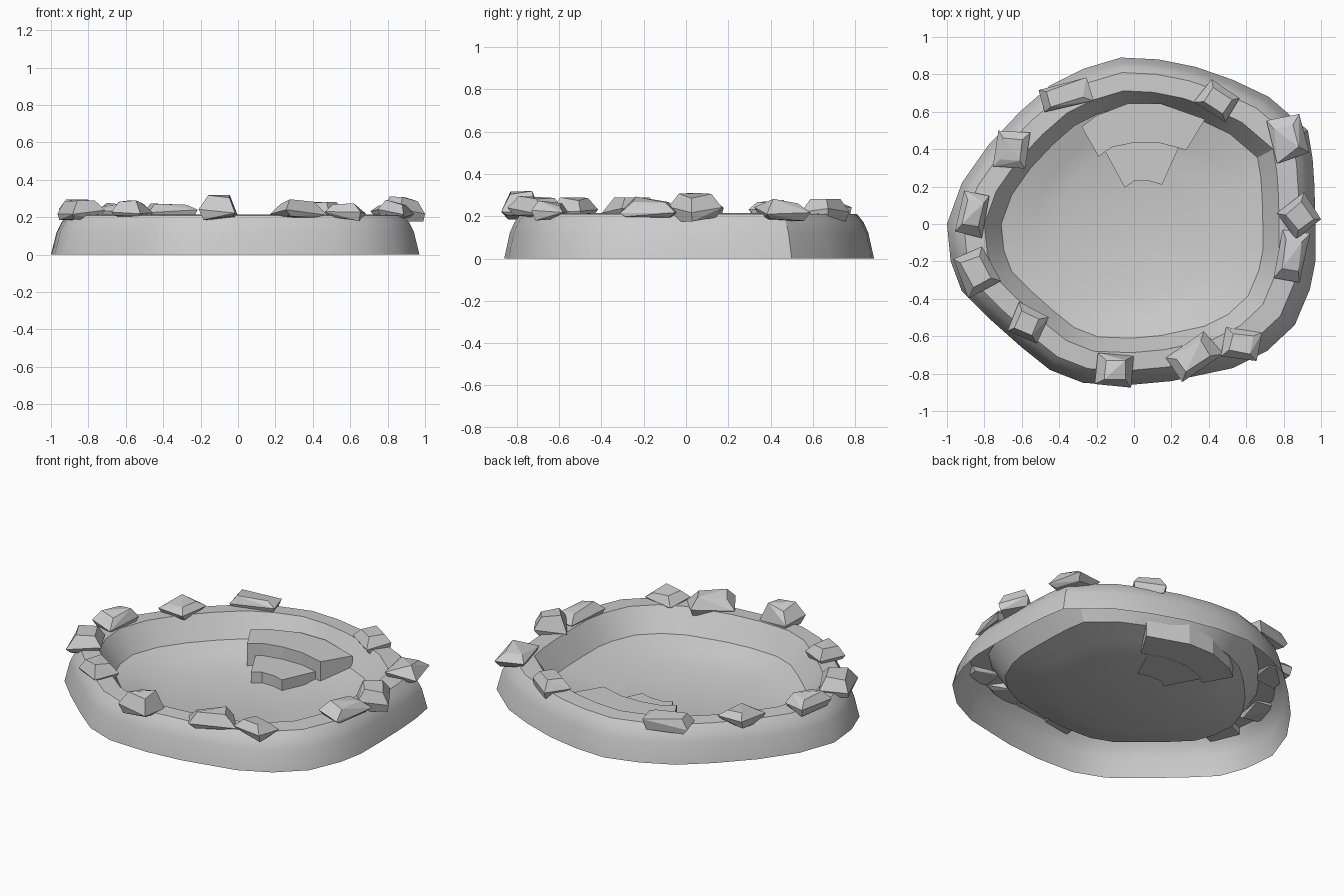
import bpy, bmesh, math, random
from mathutils import Vector, Matrix

if "Cube" in bpy.data.objects:
    bpy.data.objects.remove(bpy.data.objects["Cube"])

random.seed(4)


def finish(name, bm, smooth=False):
    bmesh.ops.recalc_face_normals(bm, faces=bm.faces)
    me = bpy.data.meshes.new(name)
    bm.to_mesh(me)
    bm.free()
    ob = bpy.data.objects.new(name, me)
    bpy.context.collection.objects.link(ob)
    if smooth:
        bpy.ops.object.select_all(action='DESELECT')
        ob.select_set(True)
        bpy.context.view_layer.objects.active = ob
        bpy.ops.object.shade_smooth_by_angle(angle=math.radians(28))
    return ob


# Pool basin: one irregular outline scaled through a ring profile, open underneath
outline = [(.97, 0), (.965, .2), (.955, .35), (.93, .5), (.72, .68), (.53, .77), (.33, .84), (.13, .88),
           (-.07, .89), (-.27, .83), (-.45, .74), (-.61, .6), (-.78, .42), (-.92, .22),
           (-1, 0), (-.98, -.2), (-.92, -.36), (-.78, -.5), (-.6, -.66), (-.45, -.78),
           (-.27, -.85), (-.02, -.86), (.2, -.84), (.53, -.77), (.71, -.68), (.86, -.54),
           (.94, -.35), (.97, -.2)]
profile = [(1, 0), (.97, .12), (.945, .17), (.91, .21), (.8, .215), (.71, .08)]
bm = bmesh.new()
rings = [[bm.verts.new((x * s, y * s, z)) for x, y in outline] for s, z in profile]
# Shelf slopes to a round, deeper floor
for s, z in ((.5, .045), (.0, .01)):
    ring = []
    for x, y in outline:
        p = Vector((x, y))
        q = p.normalized() * .4
        p = p * .71 * s + q * (1 - s)
        ring.append(bm.verts.new((p.x, p.y, z)))
    rings.append(ring)
n = len(outline)
for a, b in zip(rings, rings[1:]):
    for i in range(n):
        j = (i + 1) % n
        bm.faces.new((a[i], a[j], b[j], b[i]))
bm.faces.new(rings[-1])
basin = finish("pool_basin", bm, True)
# keep the sheet facing up and out
if basin.data.polygons[-1].normal.z < 0:
    basin.data.flip_normals()


# Entry steps: flat slabs rising from the floor
def step(name, pts, z0, z1):
    bm = bmesh.new()
    f = bm.faces.new([bm.verts.new((x, y, z0)) for x, y in pts])
    top = bmesh.ops.extrude_face_region(bm, geom=[f], use_keep_orig=True)
    for v in top["geom"]:
        if isinstance(v, bmesh.types.BMVert):
            v.co.z = z1
    finish(name, bm)


step("upper_step", [(-.28, .52), (-.19, .36), (-.12, .41), (0, .435), (.13, .435), (.28, .395),
                    (.38, .56), (.14, .645), (-.03, .645), (-.2, .58)], .005, .15)
step("lower_step", [(-.16, .4), (-.05, .195), (0, .23), (.08, .23), (.15, .21), (.24, .41),
                    (.13, .45), (0, .45)], .004, .075)

# Rim rocks: chipped, tapered hulls (x, y, length, width, turn, top height)
rocks = [(-.37, .69, .29, .14, 15, .28), (.45, .66, .21, .16, -32, .305), (.82, .46, .18, .23, 15, .29),
         (.885, .04, .19, .19, 38, .315), (.845, -.17, .15, .26, -10, .3), (.575, -.64, .2, .16, -8, .28),
         (.32, -.71, .27, .16, 35, .3), (-.1, -.78, .2, .18, -5, .325), (-.57, -.53, .18, .17, -25, .29),
         (-.845, -.25, .19, .24, 25, .29), (-.86, .06, .15, .24, -12, .31), (-.655, .4, .18, .19, -5, .28)]
for k, (x, y, lx, ly, turn, top) in enumerate(rocks):
    bm = bmesh.new()
    rot = Matrix.Rotation(math.radians(turn), 3, 'Z')
    for sx in (-1, 1):
        for sy in (-1, 1):
            for lvl, r, zc in ((0, .4, .19), (1, .5, .225), (2, .3, top - .02)):
                p = rot @ Vector((sx * lx * r * random.uniform(.85, 1.05),
                                  sy * ly * r * random.uniform(.85, 1.05), 0))
                zz = zc + random.uniform(-.015, .02)
                bm.verts.new((max(-1, min(1, x + p.x)), y + p.y, zz))
    res = bmesh.ops.convex_hull(bm, input=bm.verts)
    bmesh.ops.delete(bm, geom=[v for v in bm.verts if not v.link_faces], context='VERTS')
    bmesh.ops.dissolve_limit(bm, angle_limit=math.radians(14), verts=bm.verts, edges=bm.edges)
    finish(f"rim_rock_{k + 1}", bm)
